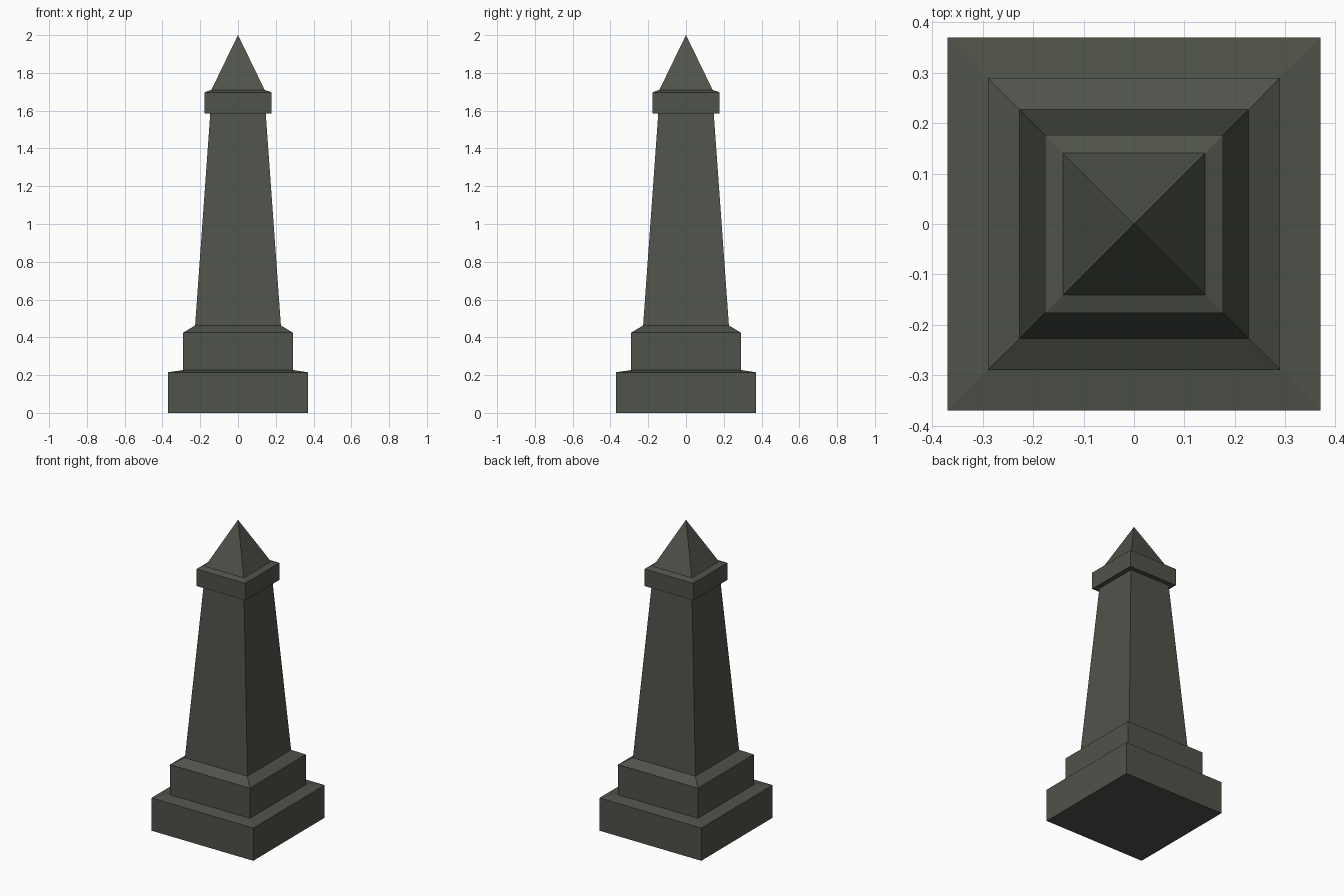
import bpy, bmesh

if "Cube" in bpy.data.objects:
    bpy.data.objects.remove(bpy.data.objects["Cube"])

stone = bpy.data.materials.new("dark_grey_green_stone")
stone.diffuse_color = (0.078, 0.087, 0.068, 1)
stone.use_nodes = True
stone.node_tree.nodes["Principled BSDF"].inputs["Base Color"].default_value = stone.diffuse_color


def square_loft(name, rings, closed_bottom=False):
    """Stack square rings given as (half width, height); width 0 is an apex."""
    bm = bmesh.new()
    loops = []
    for w, z in rings:
        corners = [(-1, -1), (1, -1), (1, 1), (-1, 1)] if w else [(0, 0)]
        loops.append([bm.verts.new((x * w, y * w, z)) for x, y in corners])
    for low, high in zip(loops, loops[1:]):
        for i in range(4):
            j = (i + 1) % 4
            top = [high[j], high[i]] if len(high) == 4 else [high[0]]
            bm.faces.new([low[i], low[j]] + top)
    if closed_bottom:
        bm.faces.new(loops[0][::-1])
    mesh = bpy.data.meshes.new(name)
    bm.to_mesh(mesh)
    bm.free()
    mesh.materials.append(stone)
    obj = bpy.data.objects.new(name, mesh)
    bpy.context.collection.objects.link(obj)
    return obj


# Stepped base with sloped ledges
square_loft("plinth", [(0.37, 0), (0.37, 0.215), (0.29, 0.227)], closed_bottom=True)
square_loft("pedestal", [(0.29, 0.227), (0.29, 0.425), (0.227, 0.463)])
# Tapered shaft
square_loft("shaft", [(0.227, 0.463), (0.147, 1.585)])
# Overhanging collar and pointed top
square_loft("collar", [(0.147, 1.585), (0.177, 1.585), (0.177, 1.697), (0.141, 1.71)])
square_loft("pyramid_cap", [(0.141, 1.71), (0, 2.0)])
